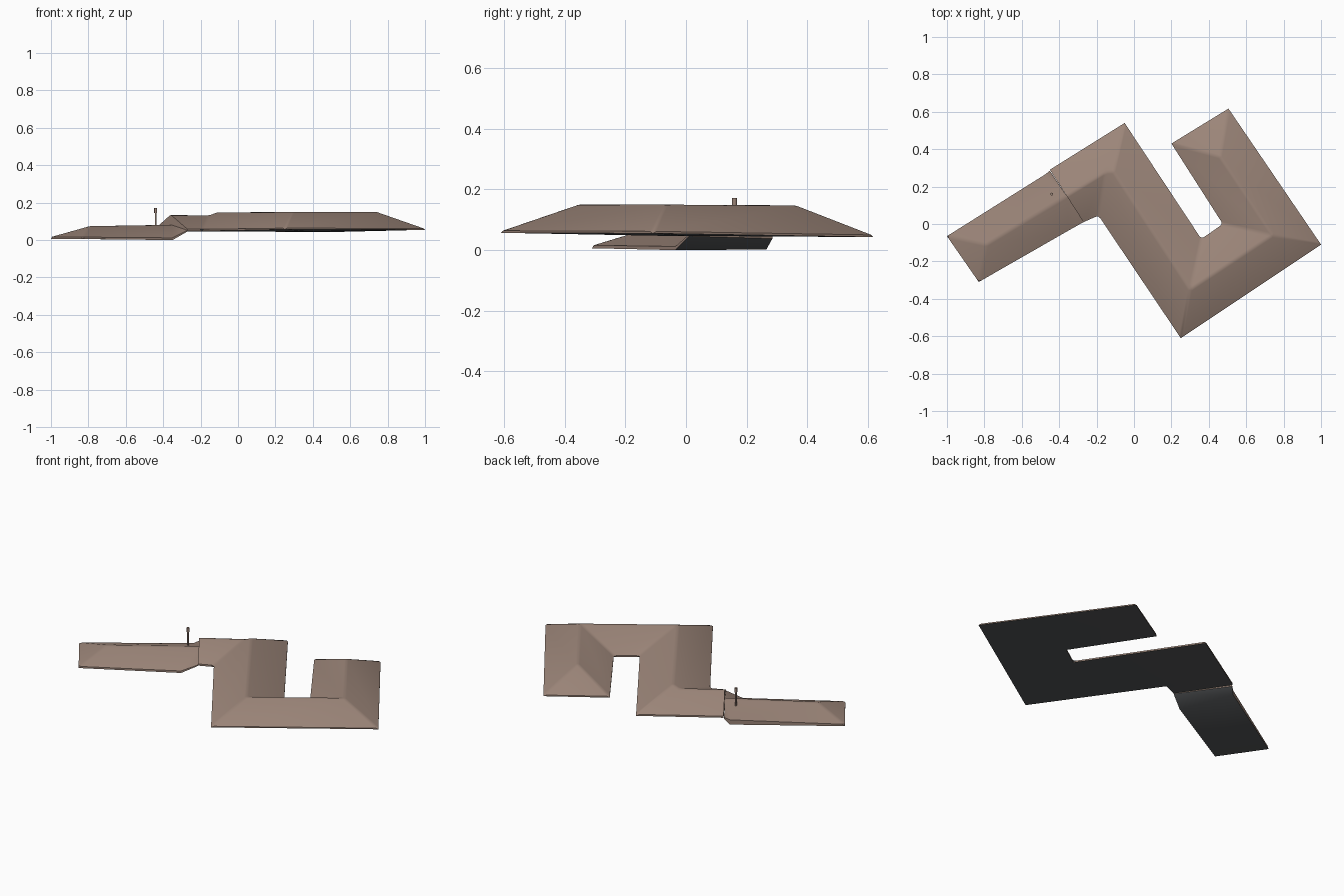
import bpy, bmesh

if "Cube" in bpy.data.objects:
    bpy.data.objects.remove(bpy.data.objects["Cube"])


def material(name, rgb):
    m = bpy.data.materials.new(name)
    m.diffuse_color = (*rgb, 1)
    m.use_nodes = True
    m.node_tree.nodes["Principled BSDF"].inputs["Base Color"].default_value = m.diffuse_color
    return m


ROOF = material("brown roof", (0.33, 0.235, 0.19))
UNDER = material("dark grey underside", (0.09, 0.095, 0.10))


def hip_roof(name, ring, ridge, slopes, bases):
    """ring: eave corners name -> (x, y, z top, z bottom); ridge: name -> (x, y, z)."""
    bm = bmesh.new()
    top = {k: bm.verts.new(p[:3]) for k, p in ring.items()}
    low = {k: bm.verts.new((p[0], p[1], p[3])) for k, p in ring.items()}
    top.update({k: bm.verts.new(p) for k, p in ridge.items()})
    for s in slopes:
        bm.faces.new([top[k] for k in s.split()])
    for b in bases:
        bm.faces.new([low[k] for k in reversed(b.split())])
    names = list(ring)
    for a, b in zip(names, names[1:] + names[:1]):
        bm.faces.new([top[a], low[a], low[b], top[b]])
    bmesh.ops.recalc_face_normals(bm, faces=bm.faces)
    bm.normal_update()
    # soften ridges, hips and valleys
    edges = [e for e in bm.edges if len(e.link_faces) == 2
             and all(f.normal.z > 0.4 for f in e.link_faces)]
    bmesh.ops.bevel(bm, geom=edges, offset=0.012, segments=2, profile=0.5,
                    affect='EDGES', clamp_overlap=True)
    bmesh.ops.triangulate(bm, faces=[f for f in bm.faces if len(f.verts) > 4],
                          ngon_method='EAR_CLIP')
    bm.normal_update()
    for f in bm.faces:
        f.material_index = 1 if f.normal.z < -0.2 else 0
    me = bpy.data.meshes.new(name)
    bm.to_mesh(me)
    bm.free()
    me.materials.append(ROOF)
    me.materials.append(UNDER)
    ob = bpy.data.objects.new(name, me)
    bpy.context.collection.objects.link(ob)
    bpy.ops.object.select_all(action='DESELECT')
    ob.select_set(True)
    bpy.context.view_layer.objects.active = ob
    bpy.ops.object.shade_smooth_by_angle(angle=0.6)
    return ob


# Upper roof: short gabled wing, then a U of three hipped wings
hip_roof(
    "upper_roof",
    {"B": (-0.45, 0.29, 0.055, 0.045), "C": (-0.27, 0.01, 0.058, 0.048),
     "D": (-0.19, 0.045, 0.058, 0.048), "E": (0.25, -0.61, 0.064, 0.057),
     "F": (1.0, -0.11, 0.062, 0.055), "G": (0.505, 0.617, 0.05, 0.043),
     "H": (0.20, 0.43, 0.053, 0.044), "J": (0.475, 0.0, 0.056, 0.047),
     "I": (0.36, -0.08, 0.056, 0.047), "A": (-0.05, 0.54, 0.054, 0.045)},
    {"r0": (-0.36, 0.15, 0.136), "r1": (-0.15, 0.28, 0.136),
     "r2": (-0.11, 0.28, 0.151), "r3": (0.30, -0.35, 0.153),
     "r4": (0.74, -0.06, 0.153), "r5": (0.46, 0.36, 0.15)},
    ["B C r0", "C D r1 r0", "D E r3 r2 r1", "E F r4 r3", "F G r5 r4",
     "G H r5", "H J r4 r5", "J I r3 r4", "I A r2 r3", "A B r0 r1 r2"],
    ["E I A B C D", "E F G H J I"])

# Lower roof: hipped at the far end, sloped underside where it meets the upper one
hip_roof(
    "lower_roof",
    {"K": (-1.0, -0.065, 0.018, 0.007), "L": (-0.83, -0.31, 0.016, 0.006),
     "M": (-0.35, -0.035, 0.012, 0.0), "C": (-0.27, 0.01, 0.052, 0.046),
     "B": (-0.45, 0.285, 0.045, 0.038), "P": (-0.475, 0.265, 0.03, 0.002)},
    {"s0": (-0.79, -0.11, 0.077), "s1": (-0.36, 0.15, 0.083)},
    ["K L s0", "L M C s1 s0", "C B s1", "B P K s0 s1"],
    ["K L M P", "M C B P"])

# Slim vent pipe with a wider cap
for name, r, z0, z1 in (("vent_pipe", 0.005, 0.045, 0.15), ("vent_cap", 0.008, 0.146, 0.171)):
    bpy.ops.mesh.primitive_cylinder_add(vertices=8, radius=r, depth=z1 - z0,
                                        location=(-0.44, 0.16, (z0 + z1) / 2))
    ob = bpy.context.object
    ob.name = name
    ob.data.materials.append(ROOF)
    bpy.ops.object.shade_smooth_by_angle(angle=0.9)
